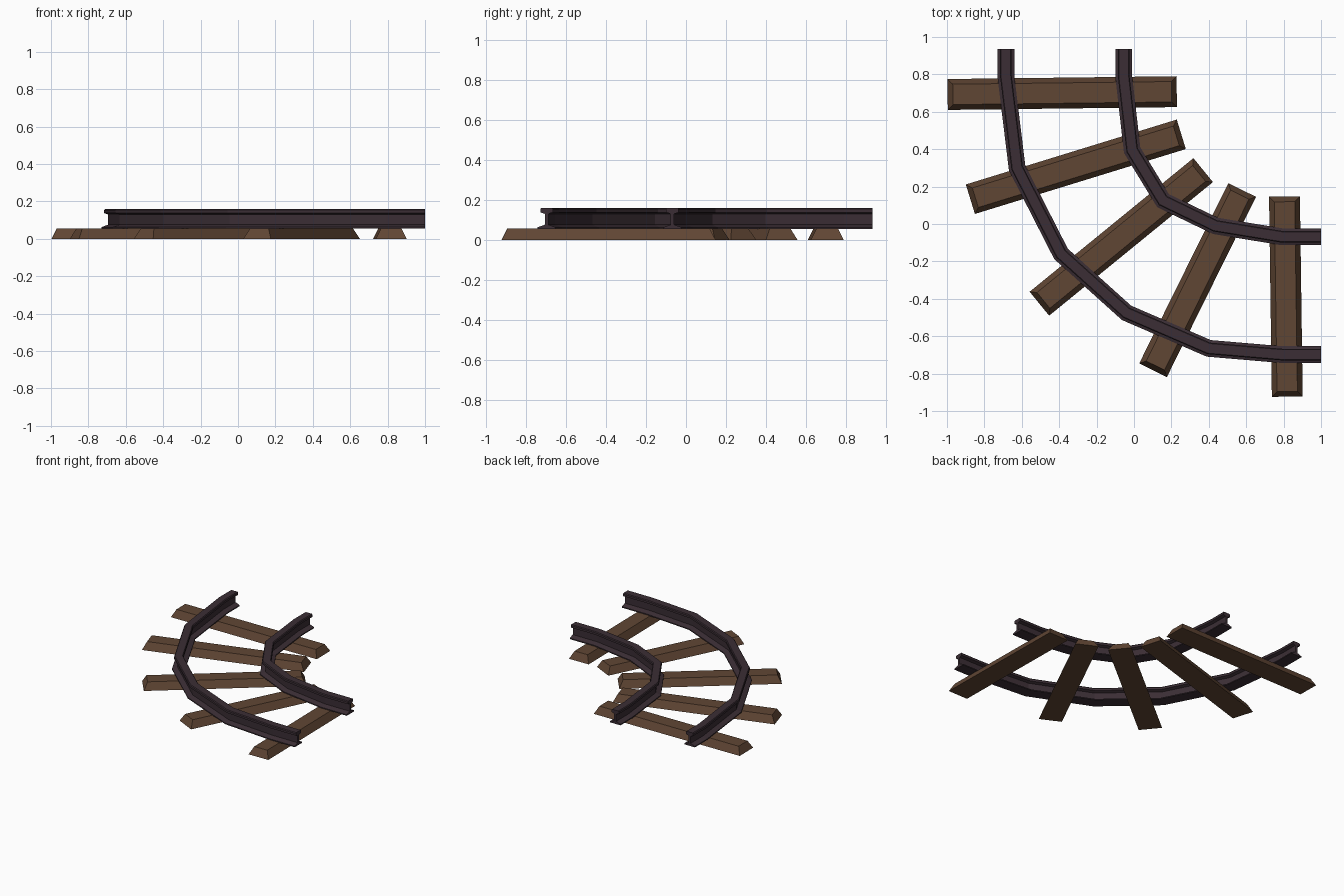
import bpy, bmesh
from math import radians
from mathutils import Vector, Matrix

cube = bpy.data.objects.get("Cube")
if cube:
    bpy.data.objects.remove(cube, do_unlink=True)


def material(name, colour):
    mat = bpy.data.materials.new(name)
    mat.use_nodes = True
    mat.diffuse_color = colour
    mat.node_tree.nodes["Principled BSDF"].inputs["Base Color"].default_value = colour
    return mat


wood = material("brown wood", (0.117, 0.061, 0.034, 1))
iron = material("dark iron", (0.043, 0.027, 0.035, 1))


def finish(name, bm, mat):
    bmesh.ops.recalc_face_normals(bm, faces=bm.faces)
    mesh = bpy.data.meshes.new(name)
    bm.to_mesh(mesh)
    bm.free()
    mesh.materials.append(mat)
    obj = bpy.data.objects.new(name, mesh)
    bpy.context.collection.objects.link(obj)
    return obj


# Half of the rail section (side offset, height), mirrored into a closed outline
HALF = [(0.045, 0.055), (0.045, 0.063), (0.009, 0.076), (0.009, 0.130),
        (0.031, 0.138), (0.031, 0.154), (0.026, 0.160)]
SECTION = HALF + [(-s, z) for s, z in reversed(HALF)]


def rail(name, points):
    """Sweep the rail section along a flat path with mitred corners."""
    pts = [Vector(p) for p in points]
    dirs = [(b - a).normalized() for a, b in zip(pts, pts[1:])]
    # Ends are cut square to the grid
    first, last = Vector((0, -1)), Vector((1, 0))
    bm = bmesh.new()
    rings = []
    for i, p in enumerate(pts):
        before = dirs[i - 1] if i else first
        after = dirs[i] if i < len(dirs) else last
        tangent = (before + after).normalized()
        side = Vector((-tangent.y, tangent.x)) / tangent.dot(after)
        rings.append([bm.verts.new((p.x + side.x * s, p.y + side.y * s, z))
                      for s, z in SECTION])
    n = len(SECTION)
    for a, b in zip(rings, rings[1:]):
        for j in range(n):
            k = (j + 1) % n
            bm.faces.new((a[j], a[k], b[k], b[j]))
    bm.faces.new(rings[0])
    bm.faces.new(rings[-1])
    return finish(name, bm, iron)


def sleeper(name, x, y, length, angle):
    """Wooden beam with its top narrower than its bottom."""
    width, height, inset = 0.165, 0.056, 0.028
    bm = bmesh.new()
    bmesh.ops.create_cube(bm, size=1)
    for v in bm.verts:
        top = v.co.z > 0
        cut = 2 * inset if top else 0
        v.co = Vector((v.co.x * (length - cut), v.co.y * (width - cut),
                       height if top else 0))
    bm.transform(Matrix.Translation((x, y, 0)) @ Matrix.Rotation(radians(angle), 4, 'Z'))
    return finish(name, bm, wood)


# Rails
rail("outer_rail", [(-0.685, 0.935), (-0.685, 0.79), (-0.625, 0.30), (-0.39, -0.16),
                    (-0.04, -0.475), (0.40, -0.665), (0.79, -0.698), (1, -0.698)])
rail("inner_rail", [(-0.055, 0.935), (-0.055, 0.79), (-0.01, 0.395), (0.155, 0.125),
                    (0.435, -0.01), (0.79, -0.068), (1, -0.068)])

# Sleepers fanned around the bend
for i, spec in enumerate([(-0.384, 0.70, 1.225, 0.7), (-0.311, 0.306, 1.18, 17.1),
                          (-0.068, -0.069, 1.13, 39.2), (0.34, -0.30, 1.075, 63.7),
                          (0.812, -0.388, 1.07, 90.8)]):
    sleeper(f"sleeper_{i + 1}", *spec)
